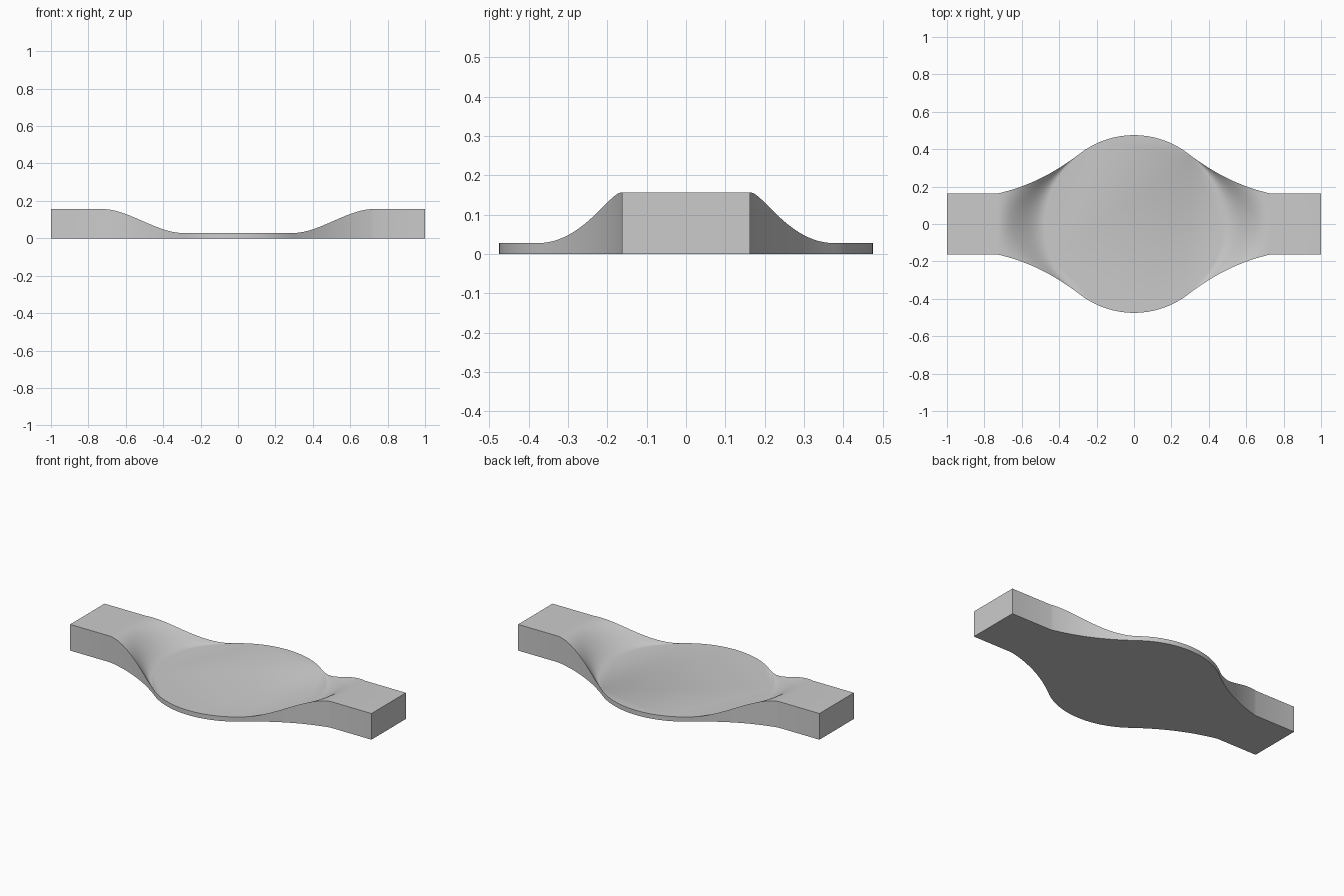
import bpy, bmesh, math

if "Cube" in bpy.data.objects:
    bpy.data.objects.remove(bpy.data.objects["Cube"], do_unlink=True)

# Main dimensions
RADIUS = 0.475        # round centre plate
ARM_HALF = 0.163      # half width of each arm
ARM_TOP = 0.157
PLATE_TOP = 0.028
JOIN_X, ARM_X, END_X = 0.29, 0.73, 1.0
STEPS, ACROSS, ARC = 24, 32, 40

join_angle = math.acos(JOIN_X / RADIUS)
join_y = RADIUS * math.sin(join_angle)


def edge_fraction(t):
    """How far the side outline has moved in from the plate to the arm."""
    dx = ARM_X - JOIN_X
    m0, m1 = -dx * JOIN_X / join_y, -dx * 0.22
    y = ((2*t**3 - 3*t**2 + 1) * join_y + (t**3 - 2*t**2 + t) * m0
         + (3*t**2 - 2*t**3) * ARM_HALF + (t**3 - t**2) * m1)
    return (join_y - y) / (join_y - ARM_HALF)


def arm_row(bm, side, t):
    """One row of points across the sloping blend, from plate rim to arm."""
    row = []
    for i in range(ACROSS + 1):
        v = 2 * i / ACROSS - 1
        a = v * join_angle
        x0, y0 = RADIUS * math.cos(a), RADIUS * math.sin(a)
        x = x0 + (ARM_X - x0) * t
        y = y0 + (ARM_HALF * v - y0) * edge_fraction(t)
        z = PLATE_TOP + (ARM_TOP - PLATE_TOP) * t * t * (3 - 2 * t)
        row.append(bm.verts.new((side * x, y, z)))
    return row


bm = bmesh.new()

# Sloping blends and flat arm ends on both sides
rims = {}
for side in (1, -1):
    rows = [arm_row(bm, side, s / STEPS) for s in range(STEPS + 1)]
    rows.append([bm.verts.new((side * END_X, p.co.y, ARM_TOP)) for p in rows[-1]])
    for r0, r1 in zip(rows, rows[1:]):
        for i in range(ACROSS):
            quad = [r0[i], r1[i], r1[i + 1], r0[i + 1]]
            bm.faces.new(quad if side > 0 else quad[::-1])
    rims[side] = rows[0]


# Flat round plate between the blends
def free_arc(start):
    span = math.pi - 2 * join_angle
    angles = [start + span * k / ARC for k in range(1, ARC)]
    return [bm.verts.new((RADIUS * math.cos(a), RADIUS * math.sin(a), PLATE_TOP))
            for a in angles]


bm.faces.new(rims[1] + free_arc(join_angle) + rims[-1][::-1]
             + free_arc(math.pi + join_angle))

# Walls and flat underside
ext = bmesh.ops.extrude_face_region(bm, geom=bm.faces[:], use_keep_orig=True)
for item in ext["geom"]:
    if isinstance(item, bmesh.types.BMVert):
        item.co.z = 0
bmesh.ops.recalc_face_normals(bm, faces=bm.faces[:])

mesh = bpy.data.meshes.new("link_plate")
bm.to_mesh(mesh)
bm.free()
plate = bpy.data.objects.new("link_plate", mesh)
bpy.context.collection.objects.link(plate)

# Plain grey finish
grey = bpy.data.materials.new("plain_grey")
grey.use_nodes = True
colour = (0.6, 0.6, 0.6, 1)
grey.diffuse_color = colour
grey.node_tree.nodes["Principled BSDF"].inputs["Base Color"].default_value = colour
mesh.materials.append(grey)

bpy.ops.object.select_all(action="DESELECT")
plate.select_set(True)
bpy.context.view_layer.objects.active = plate
bpy.ops.object.shade_smooth_by_angle(angle=math.radians(30))
